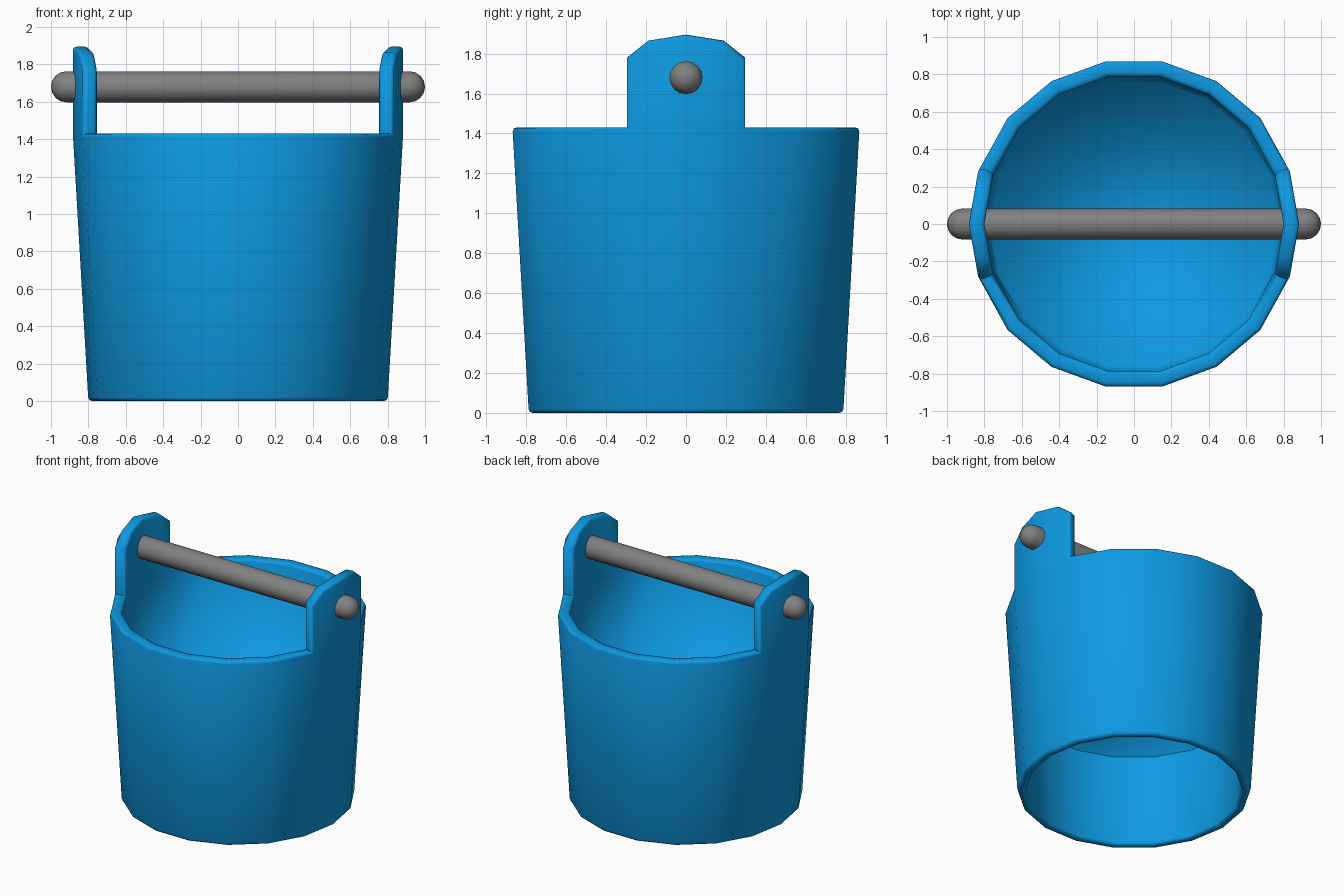
import bpy, bmesh
from math import sin, cos, pi, radians

if "Cube" in bpy.data.objects:
    bpy.data.objects.remove(bpy.data.objects["Cube"])

SIDES = 18
RIM_Z, CORNER_Z, MID_Z, PEAK_Z = 1.43, 1.78, 1.865, 1.895
FLOOR_Z = 0.71
FLOOR_R = 0.74 + 0.06 * FLOOR_Z / RIM_Z


def finish(name, bm, color):
    for f in bm.faces:
        f.smooth = True
    me = bpy.data.meshes.new(name)
    bm.to_mesh(me)
    bm.free()
    ob = bpy.data.objects.new(name, me)
    bpy.context.collection.objects.link(ob)
    mat = bpy.data.materials.new(name + "_paint")
    mat.diffuse_color = color
    mat.use_nodes = True
    mat.node_tree.nodes["Principled BSDF"].inputs["Base Color"].default_value = mat.diffuse_color
    me.materials.append(mat)
    return ob


def ring(bm, r, z, n=SIDES):
    return [bm.verts.new((r * cos(2 * pi * i / n), r * sin(2 * pi * i / n), z))
            for i in range(n)]


# Tapered bucket wall, hollow below a raised floor
bm = bmesh.new()
out_lo, out_hi = ring(bm, 0.80, 0), ring(bm, 0.883, RIM_Z)
in_hi, in_lo = ring(bm, 0.80, RIM_Z), ring(bm, 0.74, 0)
floor, under = ring(bm, FLOOR_R, FLOOR_Z), ring(bm, FLOOR_R, FLOOR_Z)
half = SIDES // 2
tab_columns = {0, SIDES - 1, half, half - 1}
for i in range(SIDES):
    j = (i + 1) % SIDES
    for a, b in ((out_lo, out_hi), (in_hi, floor), (under, in_lo), (in_lo, out_lo)):
        bm.faces.new((a[i], a[j], b[j], b[i]))
    if i not in tab_columns:
        bm.faces.new((out_hi[i], out_hi[j], in_hi[j], in_hi[i]))
floor_face = bm.faces.new(floor)

# Two raised tabs that carry the handle, made from mirrored halves
for c in (0, half):
    def lift(v, z):
        return bm.verts.new((v.co.x, v.co.y, z))
    peaks = [lift(loop[c], PEAK_Z) for loop in (out_hi, in_hi)]
    for s in (1, -1):
        k = (c + s) % SIDES
        corners, mids = [], []
        for loop, peak in zip((out_hi, in_hi), peaks):
            corner = lift(loop[k], CORNER_Z)
            mid = lift(corner, MID_Z)
            mid.co.xy = loop[c].co.xy.lerp(loop[k].co.xy, 0.64)
            bm.faces.new((loop[c], loop[k], corner, mid, peak))
            corners.append(corner)
            mids.append(mid)
        bm.faces.new((out_hi[k], in_hi[k], corners[1], corners[0]))
        bm.faces.new((corners[0], corners[1], mids[1], mids[0]))
        bm.faces.new((mids[0], mids[1], peaks[1], peaks[0]))
bmesh.ops.recalc_face_normals(bm, faces=bm.faces[:])

# Round the convex rims only
rims = [e for e in bm.edges if len(e.link_faces) == 2
        and e.calc_face_angle_signed(0) > radians(56)]
bmesh.ops.bevel(bm, geom=rims, offset=0.02, offset_type='OFFSET', segments=2,
                profile=0.5, affect='EDGES', clamp_overlap=True)

# Keep the corners beside the tabs crisp, the floor corner soft
for e in bm.edges:
    if (len(e.link_faces) == 2 and e.calc_face_angle(0) > radians(60)
            and min(v.co.z for v in e.verts) > 1.3):
        e.smooth = False
finish("bucket", bm, (0.004, 0.32, 0.76, 1))

# Handle rod with rounded ends, running along x
bm = bmesh.new()
R, N = 0.083, 16
arc = [(0.917 + R * sin(radians(a)), R * cos(radians(a))) for a in (0, 22.5, 45, 67.5)]
profile = [(-x, r) for x, r in reversed(arc)] + arc
loops = [[bm.verts.new((x, r * cos(2 * pi * i / N), 1.68 + r * sin(2 * pi * i / N)))
          for i in range(N)] for x, r in profile]
for a, b in zip(loops, loops[1:]):
    for i in range(N):
        j = (i + 1) % N
        bm.faces.new((a[i], a[j], b[j], b[i]))
for x, loop in ((-1, loops[0]), (1, loops[-1])):
    tip = bm.verts.new((x, 0, 1.68))
    for i in range(N):
        bm.faces.new((tip, loop[i], loop[(i + 1) % N]))
bmesh.ops.recalc_face_normals(bm, faces=bm.faces[:])
finish("handle_rod", bm, (0.22, 0.22, 0.22, 1))
